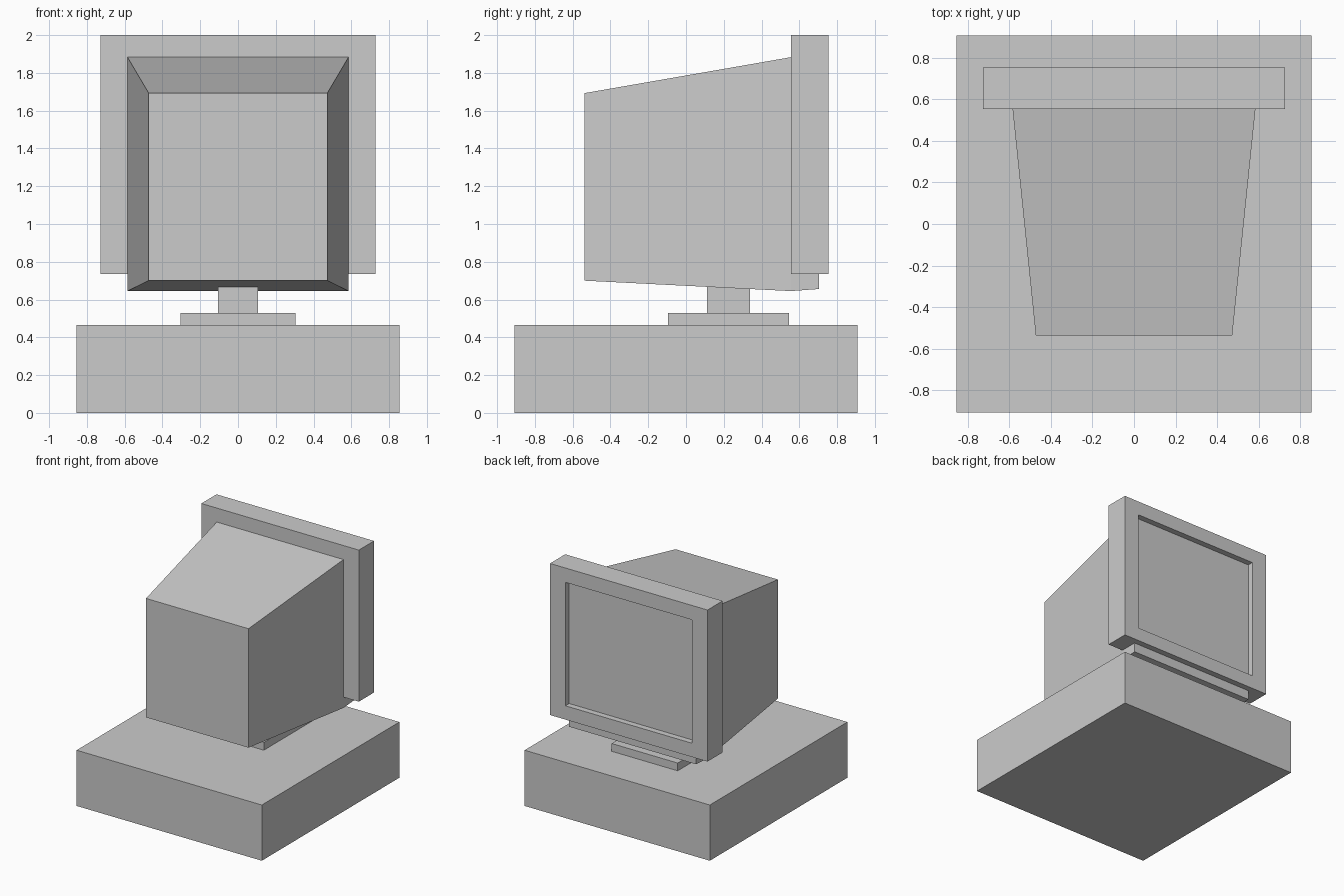
import bpy, bmesh

if "Cube" in bpy.data.objects:
    bpy.data.objects.remove(bpy.data.objects["Cube"])


def finish(name, bm):
    bmesh.ops.recalc_face_normals(bm, faces=bm.faces[:])
    mesh = bpy.data.meshes.new(name)
    bm.to_mesh(mesh)
    bm.free()
    obj = bpy.data.objects.new(name, mesh)
    bpy.context.collection.objects.link(obj)
    return obj


def loft(name, rings, closed=False):
    """Skin rectangles (y, half width, bottom z, top z); closed makes a frame."""
    bm = bmesh.new()
    loops = [[bm.verts.new(p) for p in ((-w, y, z0), (w, y, z0), (w, y, z1), (-w, y, z1))]
             for y, w, z0, z1 in rings]
    pairs = list(zip(loops, loops[1:]))
    if closed:
        pairs.append((loops[-1], loops[0]))
    else:
        bm.faces.new(loops[0])
        bm.faces.new(loops[-1])
    for a, b in pairs:
        for i in range(4):
            j = (i + 1) % 4
            bm.faces.new((a[i], a[j], b[j], b[i]))
    return finish(name, bm)


def box(name, w, y0, y1, z0, z1):
    return loft(name, [(y0, w, z0, z1), (y1, w, z0, z1)])


# Computer case and monitor stand
box("computer_case", 0.855, -0.907, 0.907, 0.0, 0.465)
box("stand_plate", 0.305, -0.095, 0.545, 0.465, 0.53)
box("stand_neck", 0.107, 0.11, 0.34, 0.53, 0.666)

# Tapered monitor housing, its far end is the screen and lower lip
loft("monitor_housing", [
    (-0.537, 0.473, 0.70, 1.693),
    (0.555, 0.585, 0.645, 1.883),
    (0.705, 0.585, 0.656, 1.883),
])

# Bezel frame around the recessed screen
hole = (0.585, 0.85, 1.88)
outer = (0.727, 0.735, 2.0)
loft("screen_bezel", [(0.555, *outer), (0.755, *outer), (0.755, *hole), (0.555, *hole)], closed=True)
